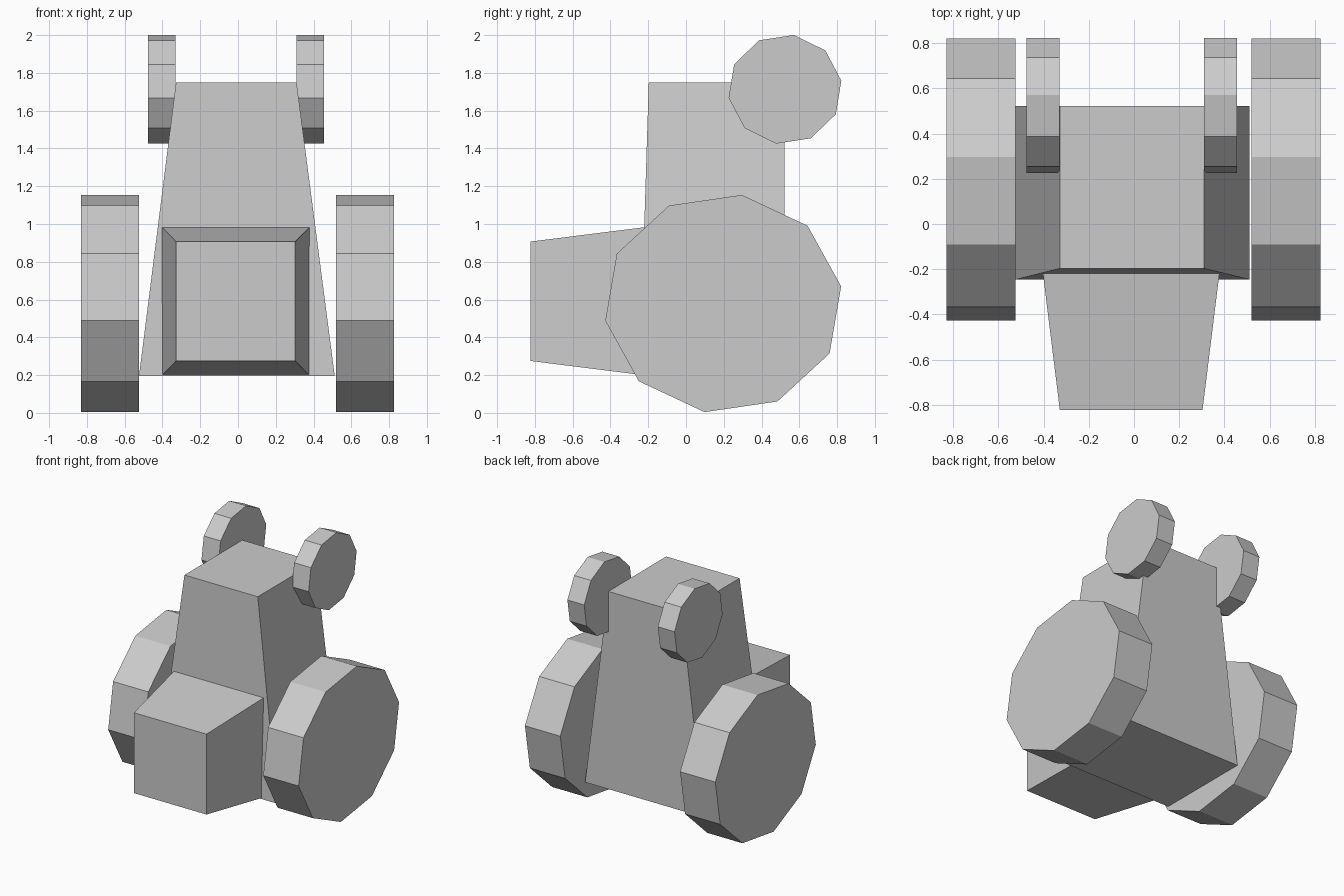
import bpy, bmesh
from math import radians
from mathutils import Matrix

default = bpy.data.objects.get("Cube")
if default:
    bpy.data.objects.remove(default, do_unlink=True)

grey = bpy.data.materials.new("plain_grey")
grey.use_nodes = True
grey.diffuse_color = (0.6, 0.6, 0.6, 1)
grey.node_tree.nodes["Principled BSDF"].inputs["Base Color"].default_value = (0.6, 0.6, 0.6, 1)


def finish(name, bm):
    bmesh.ops.recalc_face_normals(bm, faces=bm.faces)
    mesh = bpy.data.meshes.new(name)
    bm.to_mesh(mesh)
    bm.free()
    mesh.materials.append(grey)
    obj = bpy.data.objects.new(name, mesh)
    bpy.context.collection.objects.link(obj)


def tapered_box(name, place):
    """Unit cube whose corners are moved by place(sx, sy, sz), signs as booleans."""
    bm = bmesh.new()
    bmesh.ops.create_cube(bm, size=1)
    for v in bm.verts:
        v.co = place(v.co.x > 0, v.co.y > 0, v.co.z > 0)
    finish(name, bm)


def disc(name, x0, x1, y, z, ry, rz):
    """Ten-sided disc lying across x, with its corners turned slightly."""
    bm = bmesh.new()
    bmesh.ops.create_cone(bm, cap_ends=True, segments=10, radius1=1, radius2=1, depth=1)
    # stand the axis along x with a corner on +y, then turn that corner up
    bm.transform(Matrix.Rotation(radians(9), 4, 'X') @ Matrix.Rotation(radians(90), 4, 'Y'))
    bm.transform(Matrix.Translation(((x0 + x1) / 2, y, z)) @ Matrix.Diagonal((x1 - x0, ry, rz, 1)))
    finish(name, bm)


# Body narrows upwards, with a sloping front and an upright back
def body_corner(right, back, top):
    x = (0.31 if right else -0.328) if top else (0.512 if right else -0.524)
    y = 0.522 if back else (-0.197 if top else -0.246)
    return x, y, 1.75 if top else 0.196


# Snout narrows forwards
def snout_corner(right, back, top):
    x = (0.378 if right else -0.403) if back else (0.303 if right else -0.328)
    z = (0.983 if top else 0.199) if back else (0.907 if top else 0.275)
    return x, -0.218 if back else -0.824, z


tapered_box("body", body_corner)
tapered_box("snout", snout_corner)

# Side wheels and ears
disc("right_wheel", -0.83, -0.524, 0.197, 0.579, 0.632, 0.582)
disc("left_wheel", 0.519, 0.826, 0.197, 0.579, 0.632, 0.582)
disc("right_ear", -0.476, -0.33, 0.524, 1.713, 0.302, 0.291)
disc("left_ear", 0.31, 0.456, 0.524, 1.713, 0.302, 0.291)
